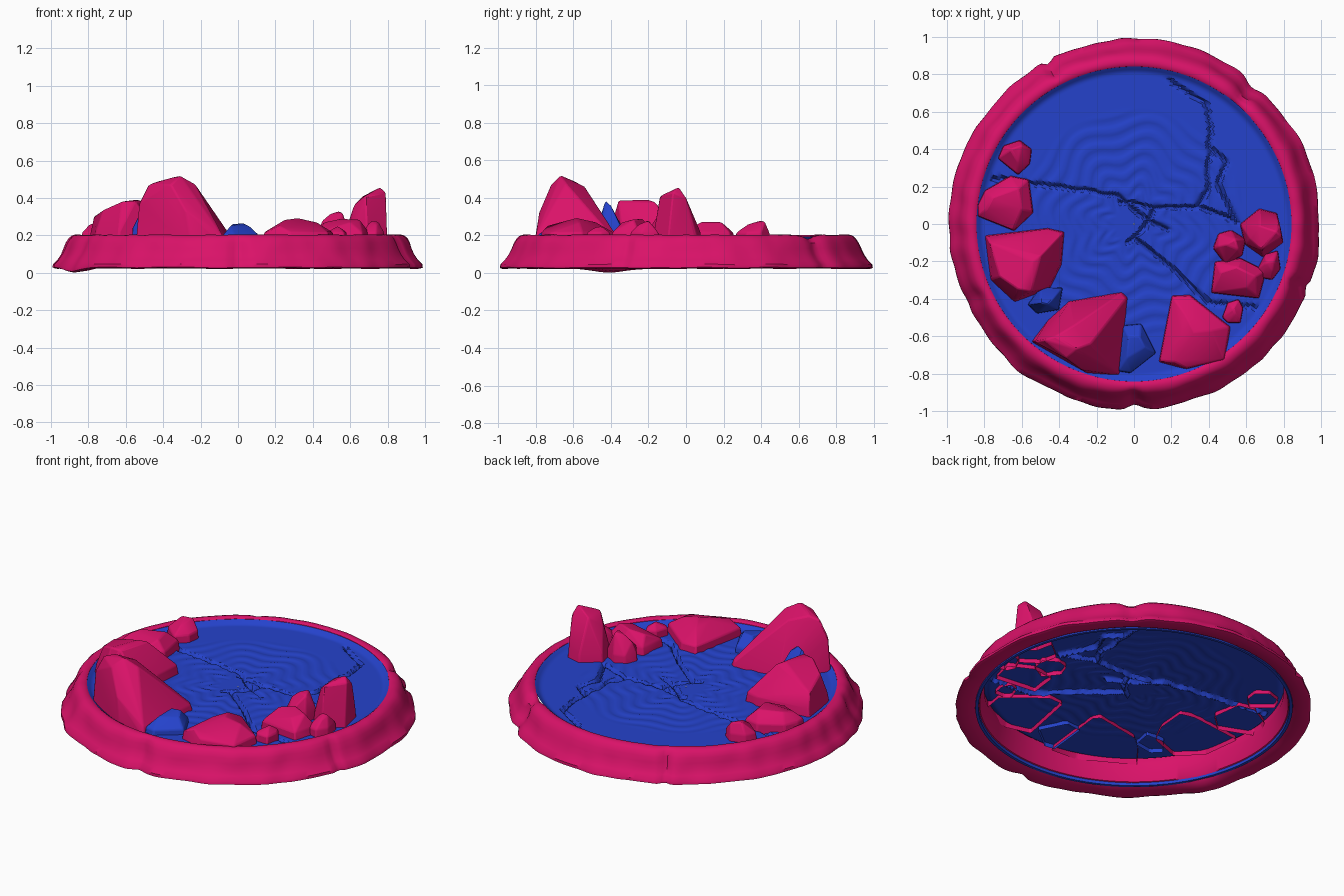
import bpy, bmesh
from math import sin, cos, pi, tau, radians, exp, atan2, hypot
from mathutils import Vector, noise

if "Cube" in bpy.data.objects:
    bpy.data.objects.remove(bpy.data.objects["Cube"])

FLOOR = 0.17
ROCK_BASE = 0.145


def material(name, col):
    m = bpy.data.materials.new(name)
    m.diffuse_color = (*col, 1)
    m.use_nodes = True
    m.node_tree.nodes["Principled BSDF"].inputs["Base Color"].default_value = m.diffuse_color
    return m


PINK = material("stone_pink", (0.70, 0.006, 0.14))
BLUE = material("stone_blue", (0.018, 0.055, 0.60))


def finish(bm, name, mat, angle):
    me = bpy.data.meshes.new(name)
    bm.to_mesh(me)
    bm.free()
    me.materials.append(mat)
    for p in me.polygons:
        p.use_smooth = True
    me.set_sharp_from_angle(angle=radians(angle))
    ob = bpy.data.objects.new(name, me)
    bpy.context.collection.objects.link(ob)
    return ob


def bump(a, deg, width):
    """Bell curve around one direction on the ring."""
    d = (a - radians(deg) + pi) % tau - pi
    return exp(-(d / radians(width)) ** 2)


def sweep(bm, n_seg, n_prof, point, closed):
    rows = [[bm.verts.new(point(j, tau * i / n_seg)) for j in range(n_prof)]
            for i in range(n_seg)]
    for i in range(n_seg):
        a, b = rows[i], rows[(i + 1) % n_seg]
        for j in range(n_prof if closed else n_prof - 1):
            k = (j + 1) % n_prof
            bm.faces.new((a[j], b[j], b[k], a[k]))


# Weathered stone rim: profile (radius, height), worn by noise and notches
RIM = [(0.90, 0.03), (0.975, 0.022), (0.992, 0.028), (0.99, 0.045), (0.965, 0.07),
       (0.945, 0.10), (0.932, 0.13), (0.92, 0.16), (0.905, 0.185), (0.888, 0.199),
       (0.87, 0.204), (0.852, 0.203), (0.842, 0.196), (0.838, 0.17), (0.835, 0.14),
       (0.86, 0.05)]
NOTCHES = [(118, 1.6, 0.03), (49, 3.5, 0.035), (-90, 2.5, 0.025), (-20, 1.5, 0.02), (205, 3, 0.015)]


def rim_point(j, a):
    r, z = RIM[j]
    d = Vector((cos(a), sin(a), 0))
    if 1 <= j <= 10:
        w = min(1, (r - 0.85) / 0.08)
        r += w * (0.012 * noise.noise(d * 3) + 0.012 * noise.noise(d * 8 + Vector((0, 0, z * 6))))
        r -= w * sum(k * bump(a, deg, wid) for deg, wid, k in NOTCHES)
    if 8 <= j <= 12:
        z -= 0.022 * bump(a, 49, 4) + 0.004 * abs(noise.noise(d * 6))
    if j <= 3:
        z -= 0.022 * bump(a, 205, 7) - 0.006 * noise.noise(d * 5)
    return d * r + Vector((0, 0, max(z, 0)))


bm = bmesh.new()
sweep(bm, 240, len(RIM), rim_point, True)
bmesh.ops.recalc_face_normals(bm, faces=bm.faces)
finish(bm, "stone_rim", PINK, 40)

# Thin blue band showing under the rim
BAND = [(0.865, 0.06), (0.868, 0.03), (0.885, 0.03), (0.888, 0.06)]
bm = bmesh.new()
sweep(bm, 96, 4, lambda j, a: Vector((BAND[j][0] * cos(a), BAND[j][0] * sin(a), BAND[j][1])), True)
bmesh.ops.recalc_face_normals(bm, faces=bm.faces)
finish(bm, "underside_band", BLUE, 40)

# Cracked floor with shallow carved knotwork
CRACKS = [
    [(.165, .82), (.2, .76), (.39, .64), (.41, .45), (.39, .18), (.33, .09), (.1, .09), (-.08, .12)],
    [(.42, .4), (.49, .34), (.45, .21), (.55, .01), (.34, .1)],
    [(0, -.07), (.2, -.23), (.4, -.42), (.7, -.45)],
    [(-.83, .25), (-.4, .2), (-.08, .15), (.03, .05), (.18, -.03)],
    [(-.03, -.1), (.06, -.02), (.1, .09)],
]
SEGS = [(Vector(a), Vector(b)) for c in CRACKS for a, b in zip(c, c[1:])]


def crack_distance(p):
    best = 9
    for a, b in SEGS:
        ab = b - a
        t = max(0, min(1, (p - a).dot(ab) / ab.length_squared))
        best = min(best, (p - a - ab * t).length)
    return best


def floor_height(x, y):
    r, a = hypot(x, y), atan2(y, x)
    if r > 0.80:
        return FLOOR + 0.025 * min(1, (r - 0.80) / 0.04) ** 2
    z = FLOOR
    if 0.1 < r < 0.62:
        fade = min(1, (r - 0.1) / 0.06, (0.62 - r) / 0.06)
        wave = sin(r * 75 + 2.2 * sin(a * 8) + 1.5 * sin(a * 3))
        z += 0.004 * fade * max(-0.6, min(0.6, wave))
    wob = 0.012 * noise.noise(Vector((x * 14, y * 14, 0)))
    d = crack_distance(Vector((x + wob, y - wob)))
    return z - 0.03 * max(0, 1 - d / 0.014)


N_RING = 85


def floor_point(j, a):
    r = 0.843 * (1 - j / N_RING) + 0.002
    x, y = r * cos(a), r * sin(a)
    return Vector((x, y, floor_height(x, y)))


bm = bmesh.new()
sweep(bm, 300, N_RING + 1, floor_point, False)
bmesh.ops.remove_doubles(bm, verts=bm.verts, dist=0.0003)
bm.normal_update()
if sum(f.normal.z for f in bm.faces) < 0:
    bmesh.ops.reverse_faces(bm, faces=bm.faces)
finish(bm, "cracked_floor", BLUE, 35)


# Boulders: hull of footprint, a drawn-in shoulder and summit points, open below
def boulder(name, foot, tops, shoulder=0.215, mat=PINK):
    bm = bmesh.new()
    cx = sum(p[0] for p in foot) / len(foot)
    cy = sum(p[1] for p in foot) / len(foot)
    for x, y in foot:
        bm.verts.new((x, y, ROCK_BASE))
        bm.verts.new((cx + (x - cx) * .95, cy + (y - cy) * .95, shoulder))
    for p in tops:
        bm.verts.new(p)
    res = bmesh.ops.convex_hull(bm, input=bm.verts)
    junk = {g for g in res["geom_interior"] + res["geom_unused"] if isinstance(g, bmesh.types.BMVert)}
    bmesh.ops.delete(bm, geom=list(junk), context='VERTS')
    bmesh.ops.dissolve_limit(bm, angle_limit=radians(6), verts=bm.verts, edges=bm.edges)
    bmesh.ops.recalc_face_normals(bm, faces=bm.faces)
    under = [f for f in bm.faces if f.normal.z < -0.9]
    bmesh.ops.delete(bm, geom=under, context='FACES')
    ob = finish(bm, name, mat, 30)
    mod = ob.modifiers.new("worn_edges", 'BEVEL')
    mod.width, mod.segments = 0.008, 2
    mod.limit_method, mod.angle_limit = 'ANGLE', radians(20)


boulder("tall_front_boulder",
        [(-.55, -.63), (-.45, -.5), (-.35, -.41), (-.06, -.36), (-.03, -.39), (-.07, -.6), (-.075, -.81), (-.25, -.8), (-.45, -.67)],
        [(-.31, -.67, .52), (-.53, -.63, .37), (-.48, -.62, .47), (-.42, -.6, .49), (-.23, -.64, .475),
         (-.32, -.54, .46), (-.36, -.72, .47), (-.28, -.78, .33)], .2)
boulder("left_boulder",
        [(-.8, -.06), (-.68, -.05), (-.46, -.02), (-.37, -.04), (-.385, -.22), (-.45, -.35), (-.64, -.42), (-.77, -.3)],
        [(-.54, -.2, .39), (-.55, -.36, .385), (-.62, -.35, .38), (-.72, -.28, .335), (-.77, -.1, .3), (-.5, -.17, .38)], .22)
boulder("left_low_boulder",
        [(-.84, .1), (-.8, .18), (-.66, .26), (-.56, .24), (-.535, .06), (-.64, -.04), (-.84, .04)],
        [(-.79, .08, .26), (-.62, .19, .27), (-.6, .08, .27), (-.76, .14, .27)])
boulder("left_small_boulder",
        [(-.73, .35), (-.7, .42), (-.61, .45), (-.545, .4), (-.555, .32), (-.62, .26)],
        [(-.66, .4, .28), (-.6, .42, .275), (-.62, .33, .26)])
boulder("front_flat_boulder",
        [(.13, -.74), (.165, -.58), (.2, -.38), (.3, -.375), (.52, -.55), (.49, -.73), (.28, -.78)],
        [(.32, -.58, .293), (.25, -.6, .282), (.42, -.57, .27), (.22, -.74, .25), (.27, -.48, .27)])
boulder("right_pebble",
        [(.47, -.5), (.5, -.42), (.56, -.4), (.585, -.45), (.57, -.53), (.5, -.53)],
        [(.53, -.45, .25), (.54, -.48, .245)])
boulder("right_block",
        [(.41, -.37), (.43, -.2), (.57, -.18), (.71, -.25), (.67, -.4)],
        [(.46, -.26, .27), (.55, -.23, .29), (.65, -.28, .285), (.6, -.34, .27)])
boulder("right_round_boulder",
        [(.42, -.13), (.45, -.05), (.52, -.03), (.6, -.08), (.58, -.17), (.49, -.22)],
        [(.49, -.11, .315), (.54, -.08, .33), (.56, -.14, .32), (.45, -.12, .28)])
boulder("right_tall_boulder",
        [(.565, 0), (.67, .085), (.765, .06), (.8, -.1), (.69, -.18), (.59, -.11)],
        [(.76, -.04, .457), (.79, -.07, .43), (.68, -.14, .41), (.62, -.08, .36), (.67, -.01, .41), (.78, 0, .4)])
boulder("right_side_pebble",
        [(.66, -.24), (.7, -.16), (.77, -.14), (.785, -.24), (.74, -.3), (.68, -.29)],
        [(.71, -.2, .28), (.75, -.2, .275), (.74, -.25, .26)])
boulder("front_blue_slab",
        [(-.06, -.54), (.04, -.53), (.12, -.69), (-.02, -.8), (-.085, -.79)],
        [(-.03, -.6, .26), (.03, -.6, .265), (.06, -.66, .25), (-.04, -.72, .25)], .2, BLUE)
boulder("left_blue_boulder",
        [(-.57, -.43), (-.5, -.335), (-.38, -.34), (-.4, -.46), (-.52, -.48)],
        [(-.46, -.43, .385), (-.5, -.42, .37), (-.43, -.4, .36)], .24, BLUE)
